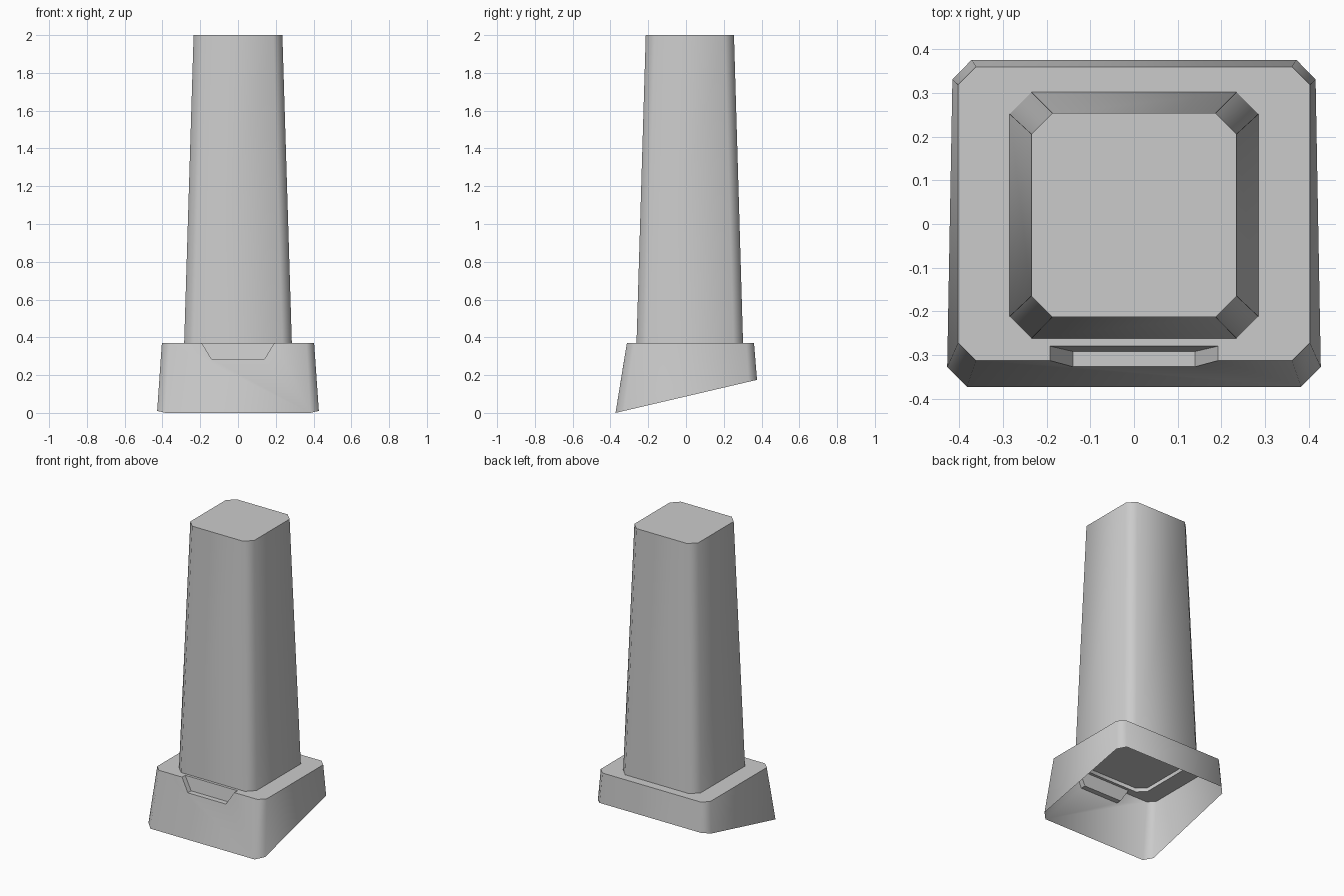
import bpy, bmesh, math
from mathutils import Vector

cube = bpy.data.objects.get("Cube")
if cube:
    bpy.data.objects.remove(cube, do_unlink=True)

grey = bpy.data.materials.new("light_grey")
grey.use_nodes = True
grey.diffuse_color = (0.6, 0.6, 0.6, 1)
grey.node_tree.nodes["Principled BSDF"].inputs["Base Color"].default_value = grey.diffuse_color


def octagon(x, front, back, cut, height):
    """Chamfered rectangle, counter-clockwise from the front edge; height is z as a function of y."""
    half = [(x - cut, front), (x, front + cut), (x, back - cut), (x - cut, back)]
    points = half + [(-px, py) for px, py in reversed(half)]
    return [Vector((px, py, height(py))) for px, py in points]


def finish(name, bm):
    bmesh.ops.recalc_face_normals(bm, faces=bm.faces)
    mesh = bpy.data.meshes.new(name)
    bm.to_mesh(mesh)
    bm.free()
    mesh.materials.append(grey)
    obj = bpy.data.objects.new(name, mesh)
    bpy.context.collection.objects.link(obj)
    bpy.ops.object.select_all(action='DESELECT')
    obj.select_set(True)
    bpy.context.view_layer.objects.active = obj
    bpy.ops.object.shade_smooth_by_angle(angle=math.radians(52))
    return obj


BASE_TOP = 0.37
tower_foot = octagon(0.285, -0.262, 0.302, 0.05, lambda y: BASE_TOP)
tower_head = octagon(0.235, -0.213, 0.254, 0.048, lambda y: 2.0)

# Tapered tower, closed at the head and by a floor slightly above its foot
bm = bmesh.new()
floor = [a.lerp(b, 0.015) for a, b in zip(tower_foot, tower_head)]
loops = [[bm.verts.new(p) for p in ring] for ring in (tower_foot, floor, tower_head)]
for i in range(8):
    j = (i + 1) % 8
    bm.faces.new((loops[0][i], loops[0][j], loops[1][j], loops[1][i]))
    bm.faces.new((loops[1][i], loops[1][j], loops[2][j], loops[2][i]))
bm.faces.new(loops[2])
finish("tower", bm)

bm = bmesh.new()
bm.faces.new([bm.verts.new(p) for p in floor])
finish("tower_floor", bm)

# Flared open base with a slanted lower rim and a notch in the front
bm = bmesh.new()
rim = octagon(0.428, -0.373, 0.376, 0.045, lambda y: 0.2336 * (y + 0.373))
for p in rim:
    if p.y > 0:
        p.x *= 0.972
shoulder = octagon(0.403, -0.313, 0.36, 0.041, lambda y: BASE_TOP)
low, top, hole = [[bm.verts.new(p) for p in ring] for ring in (rim, shoulder, tower_foot)]


def notch_pair(x, y, z):
    return bm.verts.new((-x, y, z)), bm.verts.new((x, y, z))


lip_l, lip_r = notch_pair(0.192, -0.313, BASE_TOP)
sill_l, sill_r = notch_pair(0.14, -0.327, 0.285)
back_l, back_r = notch_pair(0.192, -0.28, BASE_TOP)
foot_l, foot_r = notch_pair(0.14, -0.292, 0.285)

# Plain walls and shoulder faces
for i in range(7):
    j = i + 1
    bm.faces.new((low[i], low[j], top[j], top[i]))
    bm.faces.new((top[i], top[j], hole[j], hole[i]))

# Front wall and front shoulder go around the notch
bm.faces.new((low[7], low[0], top[0], lip_r, sill_r, sill_l, lip_l, top[7]))
bm.faces.new((top[7], lip_l, back_l, back_r, lip_r, top[0], hole[0], hole[7]))

# Notch floor, back and sides
bm.faces.new((sill_l, sill_r, foot_r, foot_l))
bm.faces.new((foot_l, foot_r, back_r, back_l))
bm.faces.new((sill_r, lip_r, back_r, foot_r))
bm.faces.new((lip_l, sill_l, foot_l, back_l))
finish("base", bm)
